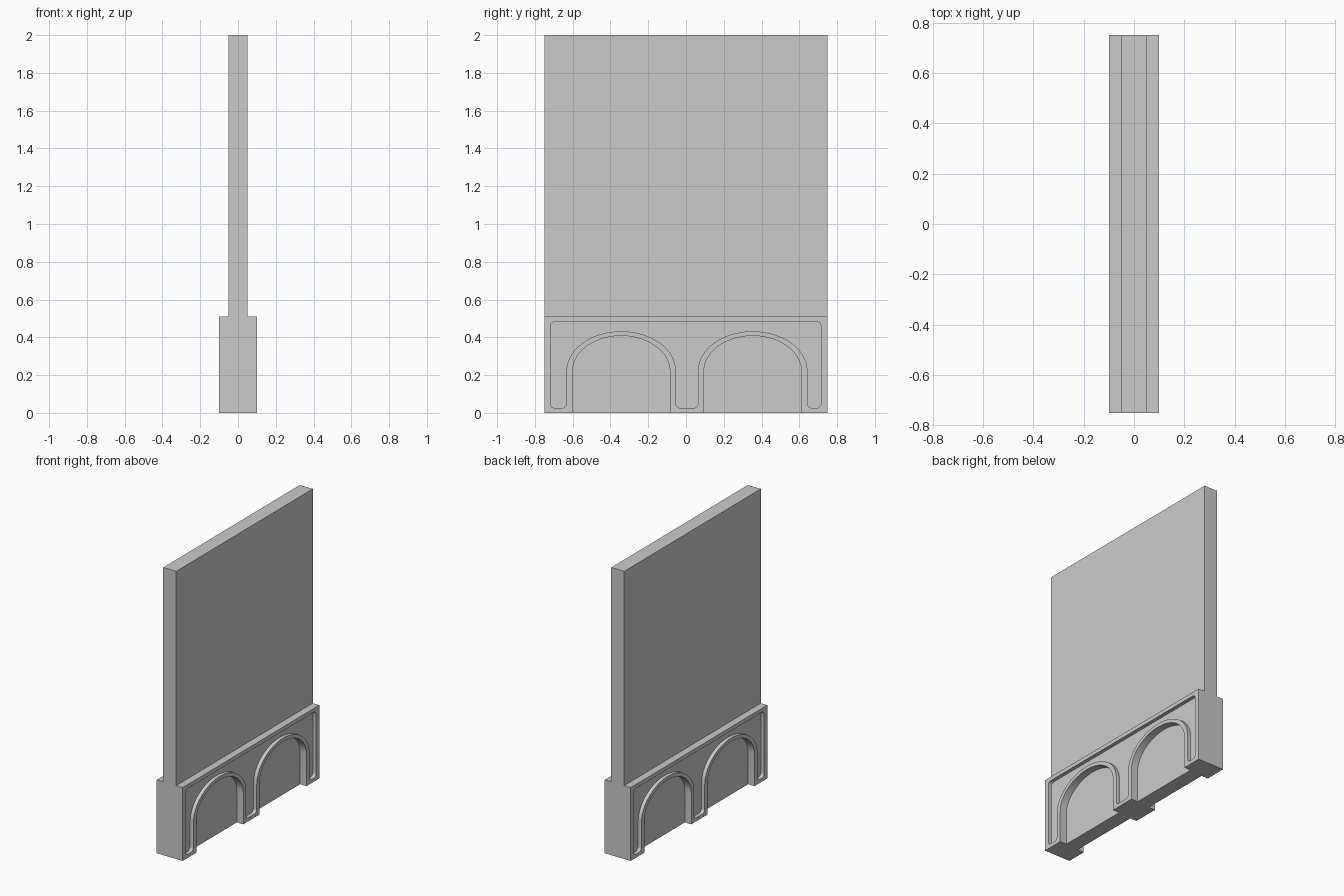
import bpy, bmesh
from math import sin, cos, pi
from mathutils import Vector

if "Cube" in bpy.data.objects:
    bpy.data.objects.remove(bpy.data.objects["Cube"])

HALF_LEN, HEIGHT, BASE_H = 0.75, 2.0, 0.51
WALL_X, BASE_X, INSET_D = 0.05, 0.10, 0.025
ARCHES = (-0.343, 0.353)
SPRING = 0.22


def prism(name, pts, vec):
    """Closed solid: polygon pushed along vec."""
    bm = bmesh.new()
    face = bm.faces.new([bm.verts.new(p) for p in pts])
    ext = bmesh.ops.extrude_face_region(bm, geom=[face])
    bmesh.ops.translate(bm, vec=vec, verts=[v for v in ext["geom"] if isinstance(v, bmesh.types.BMVert)])
    bmesh.ops.recalc_face_normals(bm, faces=bm.faces)
    me = bpy.data.meshes.new(name)
    bm.to_mesh(me)
    bm.free()
    ob = bpy.data.objects.new(name, me)
    bpy.context.collection.objects.link(ob)
    return ob


def arch(c, a, b, n=28):
    """Half ellipse from the left springing to the right one."""
    return [(c - a * cos(pi * i / n), SPRING + b * sin(pi * i / n)) for i in range(n + 1)]


def rounded(p, corner, q, r, n=6):
    """Quarter-round replacing a right-angled corner between p and q."""
    c = Vector(corner)
    u, v = (Vector(p) - c).normalized(), (Vector(q) - c).normalized()
    o = c + (u + v) * r
    return [tuple(o - v * r * cos(t) - u * r * sin(t)) for t in (pi / 2 * i / n for i in range(n + 1))]


# Wall with thicker plinth, one stepped profile
right = [(BASE_X, 0), (BASE_X, BASE_H), (WALL_X, BASE_H), (WALL_X, HEIGHT)]
profile = right + [(-x, z) for x, z in reversed(right)]
wall = prism("wall_with_plinth", [(x, -HALF_LEN, z) for x, z in profile], (0, 2 * HALF_LEN, 0))

# Arched niche outlines
niches = [[(c - 0.258, -0.1)] + arch(c, 0.258, 0.188) + [(c + 0.258, -0.1)] for c in ARCHES]

# Sunken panel outline running around both arches
L, R, B, T, W = -0.718, 0.715, 0.025, 0.483, 0.29
inset = rounded((L, B), (L, T), (R, T), 0.025) + rounded((L, T), (R, T), (R, B), 0.025)
edge = R
for c in reversed(ARCHES):
    inner = c + W
    inset += rounded((edge, T), (edge, B), (inner, B), 0.025)
    inset += rounded((edge, B), (inner, B), (inner, T), 0.025)
    inset += reversed(arch(c, W, 0.212))
    edge = c - W
inset += rounded((edge, T), (edge, B), (L, B), 0.025)
inset += rounded((edge, B), (L, B), (L, T), 0.025)

# Carve both broad sides
cuts = [(o, WALL_X) for o in niches] + [(inset, BASE_X - INSET_D)]
bpy.context.view_layer.objects.active = wall
for s in (1, -1):
    for outline, x in cuts:
        cutter = prism("cutter", [(s * x, s * y, z) for y, z in outline], (s * 0.2, 0, 0))
        cutter.hide_render = True
        mod = wall.modifiers.new("carve", 'BOOLEAN')
        mod.operation, mod.solver, mod.object = 'DIFFERENCE', 'EXACT', cutter
        bpy.ops.object.modifier_apply(modifier=mod.name)
        bpy.data.objects.remove(cutter)

wall.select_set(True)
bpy.ops.object.shade_smooth_by_angle()
